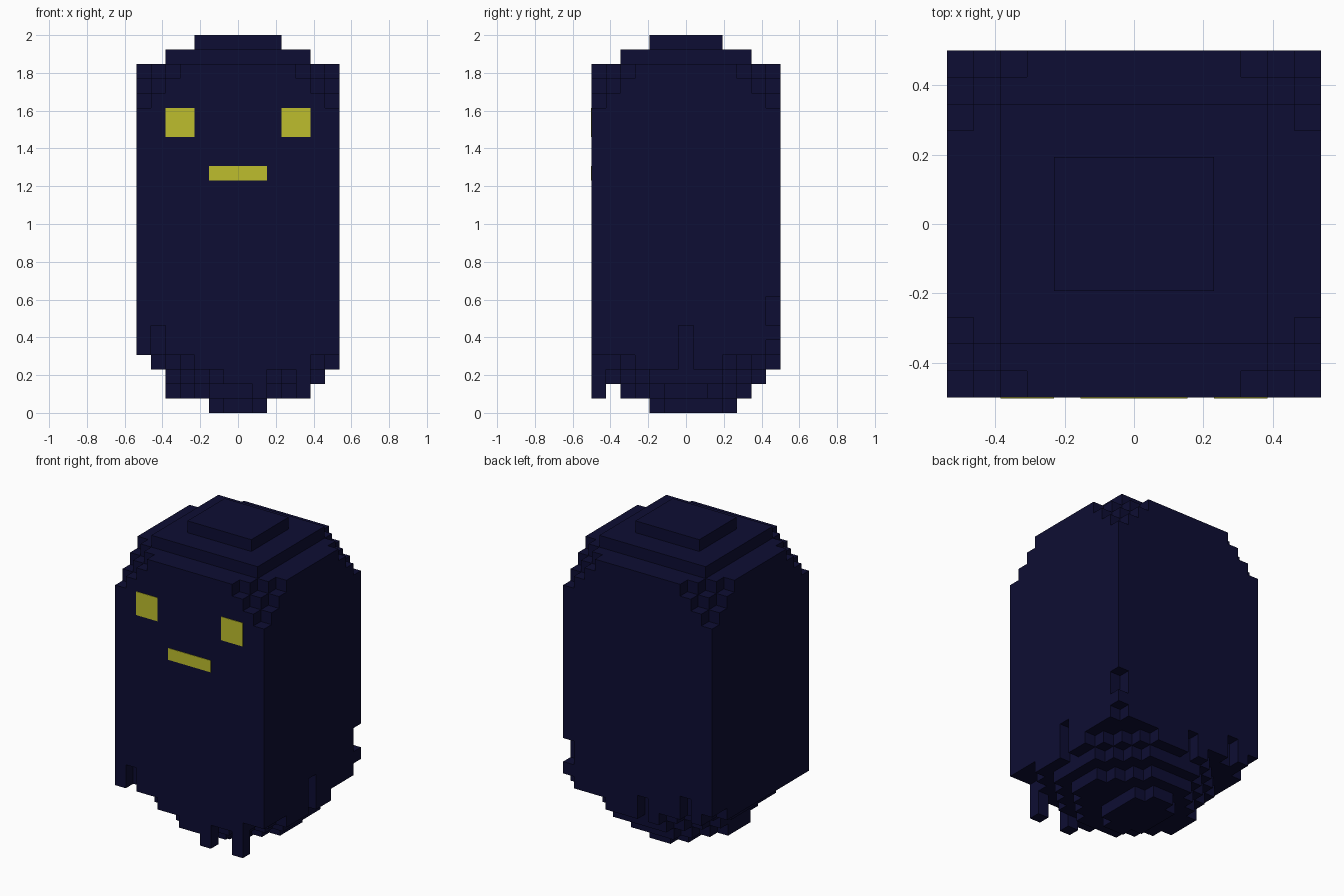
import bpy, bmesh
from mathutils import Vector

cube = bpy.data.objects.get("Cube")
if cube:
    bpy.data.objects.remove(cube, do_unlink=True)

S = 2 / 26                      # block size
NX, NY, NZ = 14, 13, 26         # blocks across, deep, high


def material(name, rgb):
    m = bpy.data.materials.new(name)
    m.use_nodes = True
    m.diffuse_color = (*rgb, 1)
    m.node_tree.nodes["Principled BSDF"].inputs["Base Color"].default_value = (*rgb, 1)
    return m


navy = material("dark navy", (0.004, 0.004, 0.033))
yellow = material("yellow", (0.515, 0.515, 0.026))


def slab(x0, x1, y0, y1, k, front_cut=0, back_cut=0):
    """One layer of blocks with stair-stepped corners."""
    cells = set()
    for i in range(x0, x1 + 1):
        for j in range(y0, y1 + 1):
            dx = min(i - x0, x1 - i)
            if dx + j - y0 >= front_cut and dx + y1 - j >= back_cut:
                cells.add((i, j, k))
    return cells


# Rounded bottom, straight middle, stepped crown
blocks = slab(5, 8, 4, 9, 0, 1, 1)
blocks |= slab(2, 11, 2, 10, 1, 3, 3)
blocks |= slab(2, 12, 0, 11, 2, 4, 3)
blocks |= slab(1, 13, 0, 12, 3, 3, 4)
blocks |= slab(0, 13, 0, 12, 4, 0, 1)
for k in range(5, 24):
    cut = max(0, k - 20)
    blocks |= slab(0, 13, 0, 12, k, cut, cut)
blocks |= slab(2, 11, 2, 10, 24)
blocks |= slab(4, 9, 4, 8, 25)

# Ragged hem: hanging columns and notches as (i, j, first k, last k)
for i, j, k0, k1 in [(8, 0, 1, 3), (11, 0, 1, 3), (12, 7, 2, 3)]:
    blocks |= {(i, j, k) for k in range(k0, k1 + 1)}
for i, j, k0, k1 in [(1, 0, 4, 5), (13, 6, 3, 5), (13, 12, 6, 7),
                     (2, 12, 3, 5), (6, 12, 3, 4), (0, 11, 4, 4)]:
    blocks -= {(i, j, k) for k in range(k0, k1 + 1)}


def point(i, j, k):
    return Vector(((i - NX / 2) * S, (j - NY / 2) * S, k * S))


def finish(name, bm, mat):
    me = bpy.data.meshes.new(name)
    bm.to_mesh(me)
    bm.free()
    me.materials.append(mat)
    ob = bpy.data.objects.new(name, me)
    bpy.context.collection.objects.link(ob)
    return ob


# Body skin: only the exposed block faces
bm = bmesh.new()
corners = {}


def vert(c):
    if c not in corners:
        corners[c] = bm.verts.new(point(*c))
    return corners[c]


for cell in sorted(blocks):
    for axis in range(3):
        for side in (0, 1):
            near = list(cell)
            near[axis] += 2 * side - 1
            if tuple(near) in blocks:
                continue
            u, v = (axis + 1) % 3, (axis + 2) % 3
            loop = []
            for a, b in ((0, 0), (1, 0), (1, 1), (0, 1)):
                c = list(cell)
                c[axis] += side
                c[u] += a
                c[v] += b
                loop.append(vert(tuple(c)))
            bm.faces.new(loop if side else loop[::-1])
finish("body", bm, navy)


# Face plates, measured in blocks
def plate(name, i0, i1, k0, k1):
    t = 0.004
    lo, hi = point(i0, 0, k0), point(i1, 0, k1)
    bm = bmesh.new()
    bmesh.ops.create_cube(bm, size=1)
    bmesh.ops.scale(bm, vec=(hi.x - lo.x, t, hi.z - lo.z), verts=bm.verts)
    bmesh.ops.translate(bm, vec=(lo + hi) / 2 - Vector((0, t / 4, 0)), verts=bm.verts)
    finish(name, bm, yellow)


plate("right_eye", 2, 4, 19, 21)
plate("left_eye", 10, 12, 19, 21)
plate("mouth", 5, 9, 16, 17)
